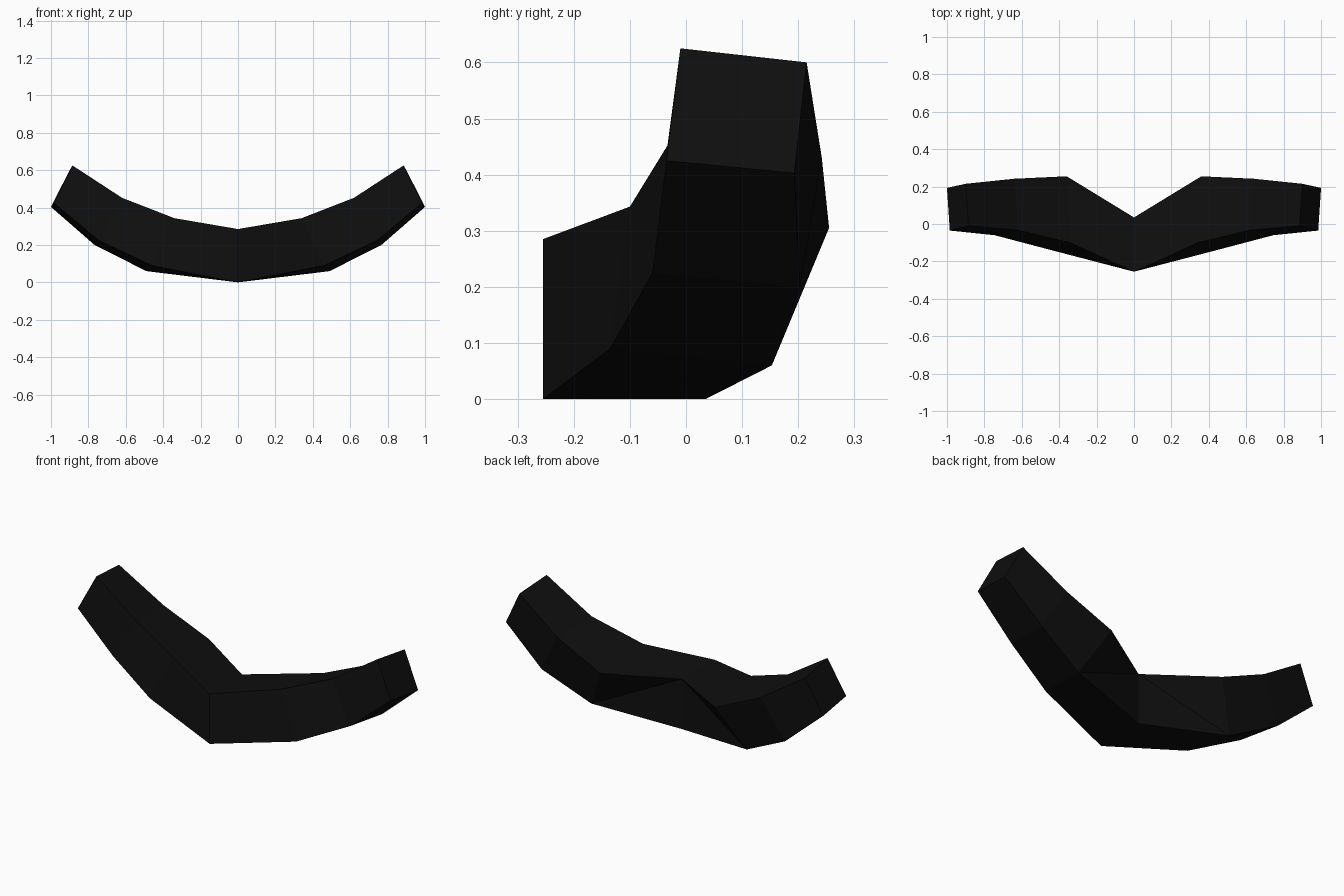
import bpy, bmesh

cube = bpy.data.objects.get("Cube")
if cube:
    bpy.data.objects.remove(cube, do_unlink=True)

# Near-black material
black = bpy.data.materials.new("soft black")
black.use_nodes = True
color = (0.0045, 0.0045, 0.0045, 1.0)
black.diffuse_color = color
black.node_tree.nodes["Principled BSDF"].inputs["Base Color"].default_value = color

# Four long edges of the left half, from the middle out to the tip
front_top = [(0, -.255, .285), (.34, -.10, .343), (.62, -.033, .452), (.885, -.01, .625)]
front_bottom = [(0, -.255, 0), (.46, -.135, .09), (.745, -.06, .225), (.985, -.035, .425)]
back_bottom = [(0, .035, 0), (.49, .153, .06), (.767, .203, .2), (1.0, .193, .403)]
back_top = [(0, .035, .285), (.36, .255, .305), (.64, .242, .43), (.90, .215, .60)]
rails = [front_top, front_bottom, back_bottom, back_top]

# Skin the rails into a four-sided band, closed at the tip
bm = bmesh.new()
grid = [[bm.verts.new(p) for p in rail] for rail in rails]
for r in range(4):
    a, b = grid[r], grid[(r + 1) % 4]
    for i in range(3):
        if r == 2 and i == 0:
            # The notch at the back folds from its upper middle to the lower edge
            bm.faces.new((a[0], a[1], b[0]))
            bm.faces.new((a[1], b[1], b[0]))
        else:
            bm.faces.new((a[i], a[i + 1], b[i + 1], b[i]))
bm.faces.new([rail[3] for rail in grid])
bmesh.ops.recalc_face_normals(bm, faces=bm.faces)

mesh = bpy.data.meshes.new("curved_band")
bm.to_mesh(mesh)
bm.free()
mesh.materials.append(black)
band = bpy.data.objects.new("curved_band", mesh)
bpy.context.collection.objects.link(band)

# Mirror the half to the right
mirror = band.modifiers.new("mirror", "MIRROR")
mirror.use_clip = True
mirror.merge_threshold = 0.001
